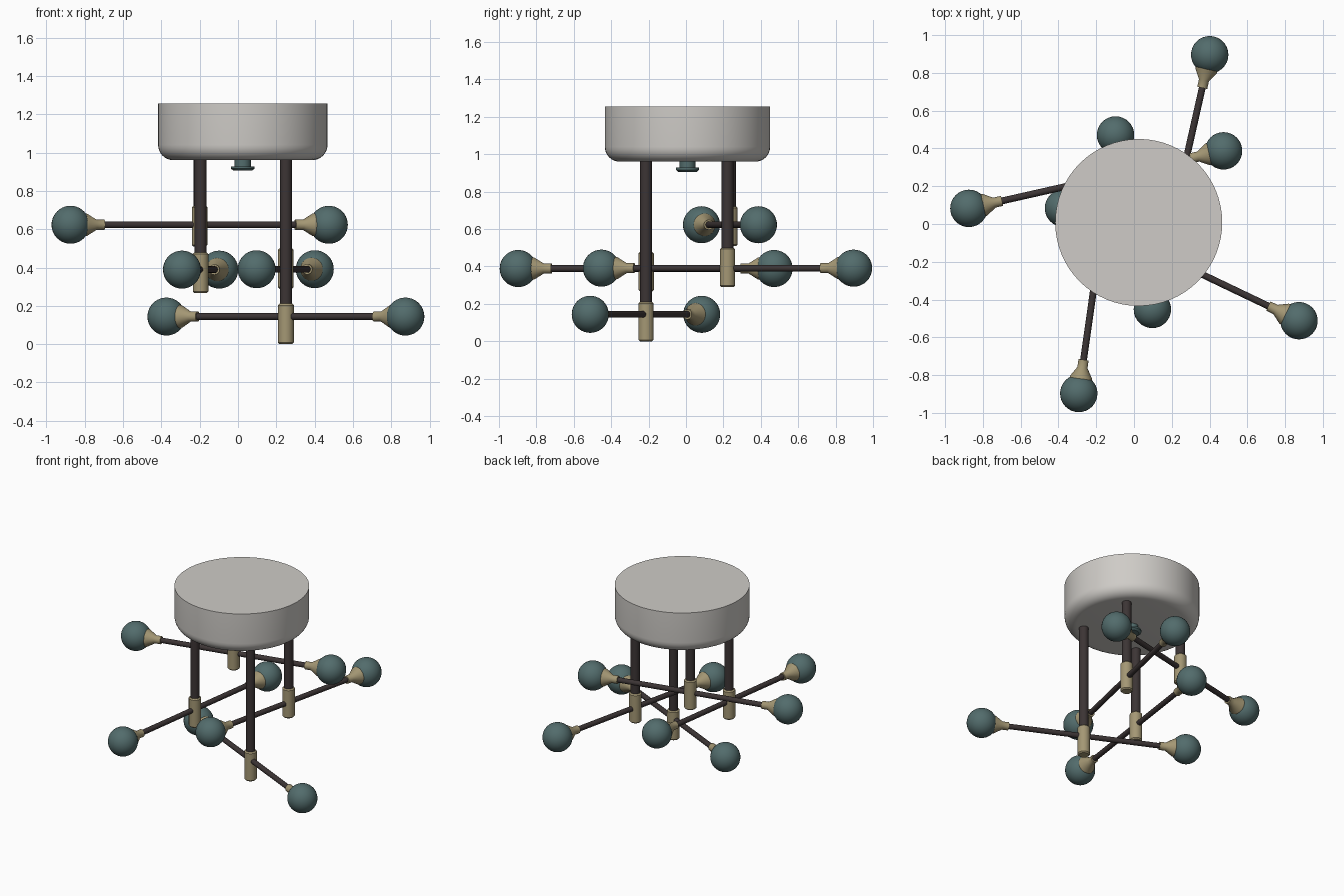
import bpy, bmesh
from math import pi, cos, sin, radians
from mathutils import Vector

cube = bpy.data.objects.get("Cube")
if cube:
    bpy.data.objects.remove(cube, do_unlink=True)


def material(name, r, g, b):
    m = bpy.data.materials.new(name)
    m.use_nodes = True
    m.diffuse_color = (r, g, b, 1)
    bsdf = next(n for n in m.node_tree.nodes if n.type == 'BSDF_PRINCIPLED')
    bsdf.inputs["Base Color"].default_value = (r, g, b, 1)
    return m


IVORY = material("warm light grey", 0.62, 0.60, 0.57)
TEAL = material("dusky teal", 0.085, 0.15, 0.15)
BRASS = material("pale brass", 0.37, 0.31, 0.175)
BRONZE = material("dark bronze", 0.045, 0.035, 0.035)


def lathe(name, profile, mat, origin, axis=(0, 0, 1), steps=32):
    """Revolve (radius, height) points around an axis through origin."""
    bm = bmesh.new()
    verts = [bm.verts.new((r, 0, h)) for r, h in profile]
    edges = [bm.edges.new(pair) for pair in zip(verts, verts[1:])]
    bmesh.ops.spin(bm, geom=verts + edges, cent=(0, 0, 0), axis=(0, 0, 1),
                   angle=2 * pi, steps=steps)
    bmesh.ops.remove_doubles(bm, verts=bm.verts, dist=0.0001)
    bmesh.ops.recalc_face_normals(bm, faces=bm.faces)
    mesh = bpy.data.meshes.new(name)
    bm.to_mesh(mesh)
    bm.free()
    mesh.materials.append(mat)
    obj = bpy.data.objects.new(name, mesh)
    obj.location = origin
    obj.rotation_mode = 'QUATERNION'
    obj.rotation_quaternion = Vector(axis).to_track_quat('Z', 'Y')
    bpy.context.collection.objects.link(obj)
    bpy.ops.object.select_all(action='DESELECT')
    obj.select_set(True)
    bpy.context.view_layer.objects.active = obj
    bpy.ops.object.shade_smooth_by_angle(angle=radians(35))
    return obj


def bar(radius, low, high, bevel=0.0):
    """Profile of a closed cylinder with chamfered ends."""
    if not bevel:
        return [(0, low), (radius, low), (radius, high), (0, high)]
    return [(0, low), (radius - bevel, low), (radius, low + bevel),
            (radius, high - bevel), (radius - bevel, high), (0, high)]


# Ceiling canopy: drum with a rounded lower rim
CX, CY, R, BOTTOM, TOP, ROUND = 0.025, 0.008, 0.442, 0.96, 1.256, 0.08
rim = [(R - ROUND + ROUND * sin(a), BOTTOM + ROUND - ROUND * cos(a))
       for a in (i * pi / 16 for i in range(9))]
lathe("canopy", [(0, BOTTOM)] + rim + [(R, TOP), (0, TOP)], IVORY,
      (CX, CY, 0), steps=64)

# Small knob under the canopy
lathe("canopy_knob", [(0, 0.97), (0.042, 0.97), (0.042, 0.928), (0.062, 0.928),
                      (0.062, 0.916), (0.048, 0.905), (0, 0.905)],
      TEAL, (CX, CY, 0))

# Each lamp: rod x, rod y, arm height, sleeve bottom, arm direction
lamps = {
    "back_right": (-0.2, 0.235, 0.623, 0.51, (1.35, 0.305, 0)),
    "front_left": (0.25, -0.214, 0.144, 0.0, (1.245, -0.595, 0)),
    "front_right": (-0.195, -0.213, 0.389, 0.267, (0.195, 1.37, 0)),
    "back_left": (0.249, 0.222, 0.391, 0.289, (0.305, 1.355, 0)),
}
REACH, BALL = 0.691, 0.099
globe = [(BALL * sin(i * pi / 20), -BALL * cos(i * pi / 20)) for i in range(21)]
globe[0], globe[-1] = (0, -BALL), (0, BALL)
# Socket points: radius, distance from the globe centre
socket = [(0, 0.07), (0.061, 0.074), (0.058, 0.088), (0.027, 0.138),
          (0.027, 0.18), (0, 0.18)]

for side, (x, y, z, low, direction) in lamps.items():
    lathe(side + "_rod", bar(0.031, low + 0.1, BOTTOM + 0.02), BRONZE, (x, y, 0))
    lathe(side + "_sleeve", bar(0.041, low, low + 0.211, 0.008), BRASS, (x, y, 0))
    centre, d = Vector((x, y, z)), Vector(direction).normalized()
    lathe(side + "_arm", bar(0.018, -REACH + 0.12, REACH - 0.12), BRONZE,
          centre, d, 20)
    for end, sign in (("near", -1), ("far", 1)):
        tip = centre + d * sign * REACH
        lathe(f"{side}_{end}_globe", globe, TEAL, tip)
        lathe(f"{side}_{end}_socket", socket, BRASS, tip, -d * sign)
